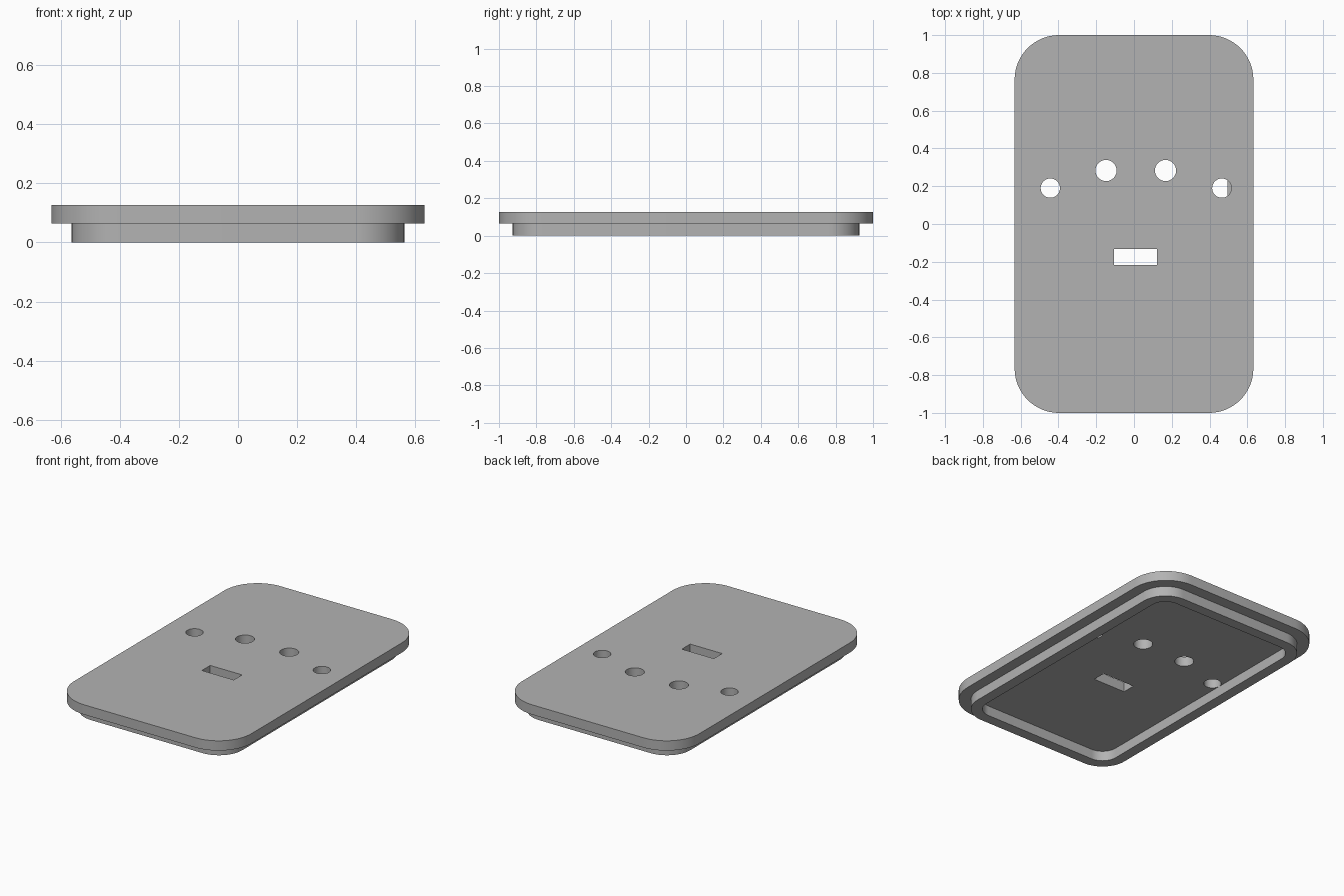
import bpy
import math

cube = bpy.data.objects.get("Cube")
if cube:
    bpy.data.objects.remove(cube, do_unlink=True)

grey = bpy.data.materials.new("plain grey")
grey.use_nodes = True
colour = (0.45, 0.45, 0.45, 1)
grey.diffuse_color = colour
grey.node_tree.nodes["Principled BSDF"].inputs["Base Color"].default_value = colour


def circle(x, y, r, n=48):
    return [(x + r * math.cos(math.tau * i / n), y + r * math.sin(math.tau * i / n))
            for i in range(n)]


def rounded_rect(half_x, half_y, r, steps=16):
    points = []
    for quarter, (sx, sy) in enumerate([(1, 1), (-1, 1), (-1, -1), (1, -1)]):
        for i in range(steps + 1):
            a = math.pi / 2 * (quarter + i / steps)
            points.append((sx * (half_x - r) + r * math.cos(a),
                           sy * (half_y - r) + r * math.sin(a)))
    return points


def slab(name, outlines, bottom, top):
    """Extrude flat outlines; those inside the first become openings."""
    curve = bpy.data.curves.new(name, "CURVE")
    curve.dimensions = "2D"
    curve.fill_mode = "BOTH"
    curve.extrude = (top - bottom) / 2
    for outline in outlines:
        spline = curve.splines.new("POLY")
        spline.points.add(len(outline) - 1)
        for point, (x, y) in zip(spline.points, outline):
            point.co = (x, y, 0, 1)
        spline.use_cyclic_u = True
    obj = bpy.data.objects.new(name, curve)
    bpy.context.collection.objects.link(obj)
    obj.location.z = (top + bottom) / 2
    bpy.ops.object.select_all(action="DESELECT")
    obj.select_set(True)
    bpy.context.view_layer.objects.active = obj
    bpy.ops.object.convert(target="MESH")
    obj = bpy.context.object
    obj.name = name
    # Weld caps to walls and make normals consistent
    bpy.ops.object.mode_set(mode="EDIT")
    bpy.ops.mesh.select_all(action="SELECT")
    bpy.ops.mesh.remove_doubles(threshold=0.0001)
    bpy.ops.mesh.normals_make_consistent(inside=False)
    bpy.ops.object.mode_set(mode="OBJECT")
    obj.data.materials.clear()
    obj.data.materials.append(grey)
    bpy.ops.object.shade_smooth_by_angle(angle=math.radians(30))
    return obj


SEAM, TOP = 0.064, 0.127

# Cover plate with four round holes and a rectangular slot
slot = [(-0.106, -0.217), (0.122, -0.217), (0.122, -0.132), (-0.106, -0.132)]
holes = [circle(-0.443, 0.19, 0.051), circle(-0.148, 0.283, 0.056),
         circle(0.167, 0.283, 0.056), circle(0.465, 0.19, 0.051)]
slab("cover_plate", [rounded_rect(0.632, 1.0, 0.235), slot] + holes, SEAM, TOP)

# Raised lip around the underside
slab("underside_lip", [rounded_rect(0.563, 0.927, 0.167),
                       rounded_rect(0.495, 0.859, 0.099)], 0, SEAM)
